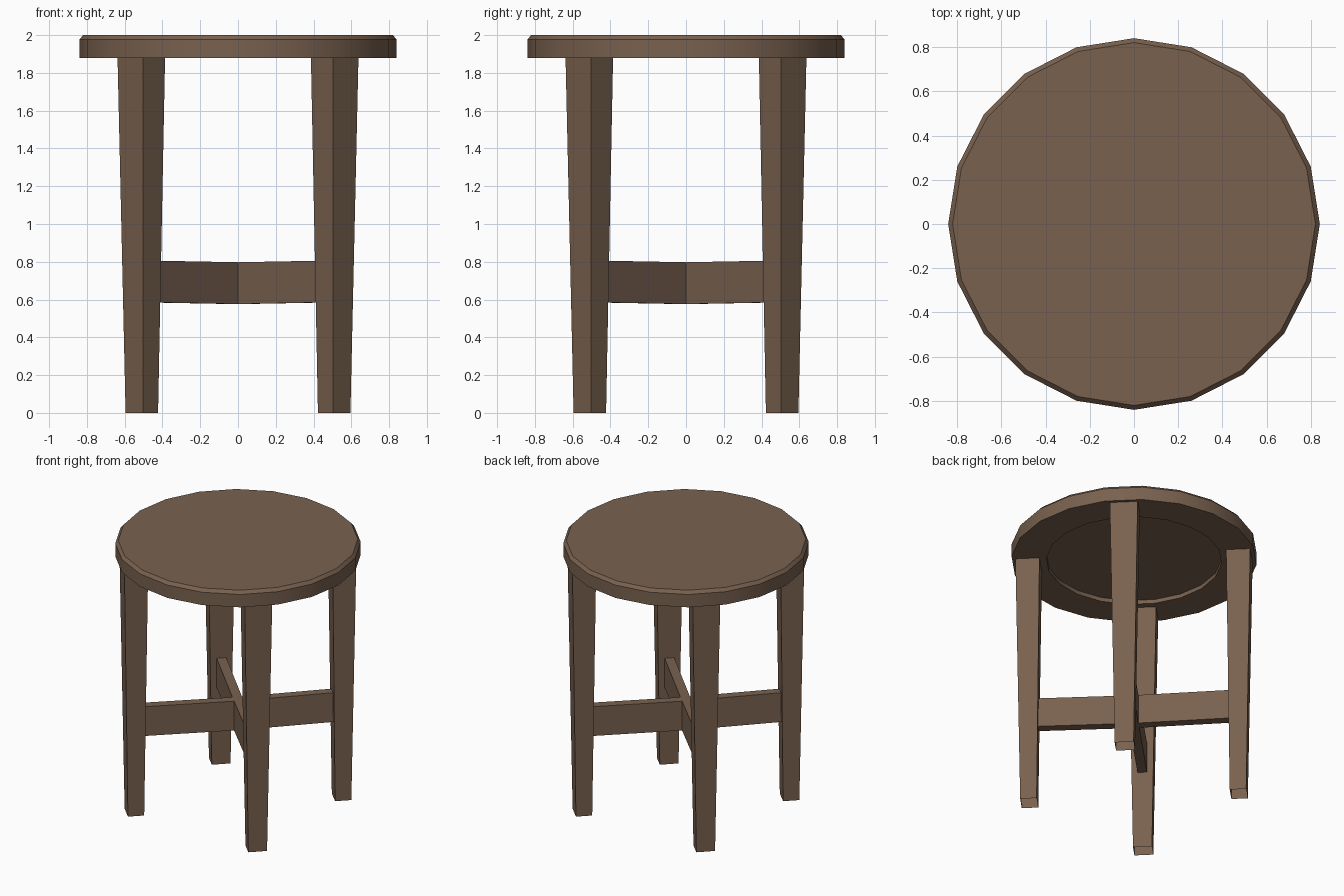
import bpy, bmesh
from math import radians
from mathutils import Matrix

cube = bpy.data.objects.get("Cube")
if cube:
    bpy.data.objects.remove(cube, do_unlink=True)

# One brown wood colour
wood = bpy.data.materials.new("brown_wood")
wood.use_nodes = True
brown = (0.19, 0.12, 0.078, 1)
wood.diffuse_color = brown
wood.node_tree.nodes["Principled BSDF"].inputs["Base Color"].default_value = brown


def finish(bm, name):
    """Turn a bmesh into a smooth-by-angle wooden object."""
    mesh = bpy.data.meshes.new(name)
    bm.to_mesh(mesh)
    bm.free()
    mesh.materials.append(wood)
    obj = bpy.data.objects.new(name, mesh)
    bpy.context.collection.objects.link(obj)
    bpy.ops.object.select_all(action="DESELECT")
    obj.select_set(True)
    bpy.context.view_layer.objects.active = obj
    bpy.ops.object.shade_smooth_by_angle(angle=radians(30))
    return obj


def loft(bm, rings, closed_ends):
    """Skin a list of equal vertex rings."""
    for a, b in zip(rings, rings[1:]):
        for i in range(len(a)):
            j = (i + 1) % len(a)
            bm.faces.new((a[i], a[j], b[j], b[i]))
    if closed_ends:
        bm.faces.new(rings[0])
        bm.faces.new(rings[-1])
    bmesh.ops.recalc_face_normals(bm, faces=bm.faces)


# Round seat: recessed underside, straight rim, chamfered top edge
bm = bmesh.new()
rings = []
for radius, z in ((0.6, 1.91), (0.6, 1.88), (0.84, 1.88), (0.84, 1.977), (0.82, 2.0)):
    ring = bmesh.ops.create_circle(bm, segments=20, radius=radius,
                                   matrix=Matrix.Translation((0, 0, z)))
    rings.append(ring["verts"])
loft(bm, rings, True)
finish(bm, "seat")

# Tapered legs on the diagonals, hollow at both ends
for angle, name in ((45, "back_left"), (135, "back_right"),
                    (225, "front_right"), (315, "front_left")):
    bm = bmesh.new()
    rings = []
    for centre, depth, width, z in ((0.72, 0.113, 0.13, 0), (0.724, 0.165, 0.191, 1.88)):
        rings.append([bm.verts.new((centre + sx * depth / 2, sy * width / 2, z))
                      for sx, sy in ((-1, -1), (1, -1), (1, 1), (-1, 1))])
    loft(bm, rings, False)
    bm.transform(Matrix.Rotation(radians(angle), 4, "Z"))
    finish(bm, name + "_leg")

# Crossed stretchers, dipping slightly at the centre
for angle, name in ((45, "stretcher_a"), (135, "stretcher_b")):
    bm = bmesh.new()
    rings = []
    for x, low in ((-0.665, 0.585), (0, 0.576), (0.665, 0.585)):
        rings.append([bm.verts.new((x, y, low + h)) for y, h in
                      ((-0.033, 0), (0.033, 0), (0.033, 0.221), (-0.033, 0.221))])
    loft(bm, rings, True)
    bm.transform(Matrix.Rotation(radians(angle), 4, "Z"))
    finish(bm, name)
